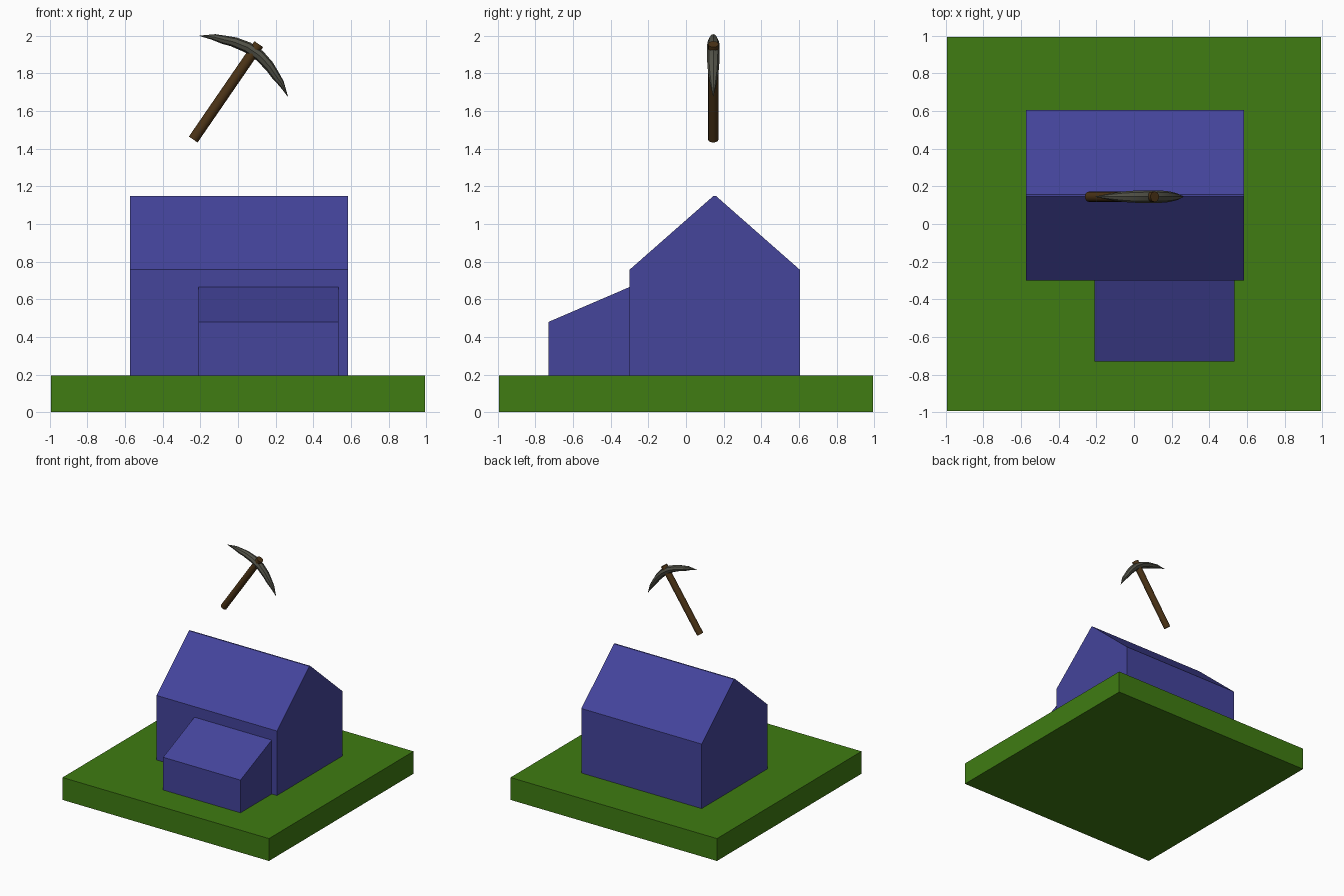
import bpy, bmesh
from math import radians, cos, sin, pi
from mathutils import Matrix, Vector

if "Cube" in bpy.data.objects:
    bpy.data.objects.remove(bpy.data.objects["Cube"])


def material(name, rgb):
    m = bpy.data.materials.new(name)
    m.diffuse_color = (*rgb, 1)
    m.use_nodes = True
    m.node_tree.nodes["Principled BSDF"].inputs["Base Color"].default_value = m.diffuse_color
    return m


GRASS = material("grass_green", (0.05, 0.2, 0.006))
BLUE = material("house_blue", (0.058, 0.058, 0.33))
WOOD = material("wood", (0.07, 0.033, 0.008))
IRON = material("iron", (0.085, 0.085, 0.065))


def loft(name, rings, mat, smooth=None):
    """Skin a list of equal-sized vertex rings and cap both ends."""
    bm = bmesh.new()
    rows = [[bm.verts.new(p) for p in r] for r in rings]
    n = len(rows[0])
    for a, b in zip(rows, rows[1:]):
        for i in range(n):
            j = (i + 1) % n
            bm.faces.new((a[i], a[j], b[j], b[i]))
    bm.faces.new(rows[0])
    bm.faces.new(rows[-1])
    bmesh.ops.remove_doubles(bm, verts=bm.verts, dist=0.0005)
    bmesh.ops.recalc_face_normals(bm, faces=bm.faces)
    me = bpy.data.meshes.new(name)
    bm.to_mesh(me)
    bm.free()
    me.materials.append(mat)
    ob = bpy.data.objects.new(name, me)
    bpy.context.collection.objects.link(ob)
    if smooth:
        bpy.ops.object.select_all(action='DESELECT')
        ob.select_set(True)
        bpy.context.view_layer.objects.active = ob
        bpy.ops.object.shade_smooth_by_angle(angle=radians(smooth))
    return ob


def extrude_x(name, profile, x0, x1, mat):
    """Extrude a (y, z) profile along x."""
    return loft(name, [[(x, y, z) for y, z in profile] for x in (x0, x1)], mat)


# Ground slab
G = 0.195
extrude_x("ground_slab", [(-0.995, 0), (0.995, 0), (0.995, G), (-0.995, G)],
          -0.995, 0.995, GRASS)

# Gabled house and lean-to porch
extrude_x("house", [(-0.30, G), (0.605, G), (0.605, 0.757), (0.158, 1.15),
                    (0.147, 1.15), (-0.30, 0.757)], -0.575, 0.585, BLUE)
extrude_x("lean_to", [(-0.73, G), (-0.30, G), (-0.30, 0.665), (-0.73, 0.48)],
          -0.21, 0.535, BLUE)

# Pickaxe, built upright from the handle's foot and then tilted
TILT = Matrix.Translation((-0.238, 0.145, 1.449)) @ Matrix.Rotation(radians(34.5), 4, 'Y')


def ellipse(centre, a, b, n, axis_a, axis_b):
    c, u, v = Vector(centre), Vector(axis_a), Vector(axis_b)
    return [c + u * a * cos(2 * pi * i / n) + v * b * sin(2 * pi * i / n)
            for i in range(n)]


handle = loft("pickaxe_handle",
              [ellipse((0, 0, z), 0.028, 0.028, 12, (1, 0, 0), (0, 1, 0))
               for z in (0, 0.615)], WOOD, 40)

# Head stations: distance from handle, upper edge, lower edge, half thickness
half = [(0.04, 0.597, 0.537, 0.034), (0.115, 0.578, 0.522, 0.031),
        (0.165, 0.555, 0.505, 0.026), (0.22, 0.528, 0.493, 0.017),
        (0.285, 0.474, 0.472, 0.001)]
stations = [(-u, t, b, w) for u, t, b, w in reversed(half)] + half
head = loft("pickaxe_head",
            [ellipse((u, 0, (t + b) / 2), (t - b) / 2, w, 8, (0, 0, 1), (0, 1, 0))
             for u, t, b, w in stations], IRON, 30)

for part in (handle, head):
    part.matrix_world = TILT
